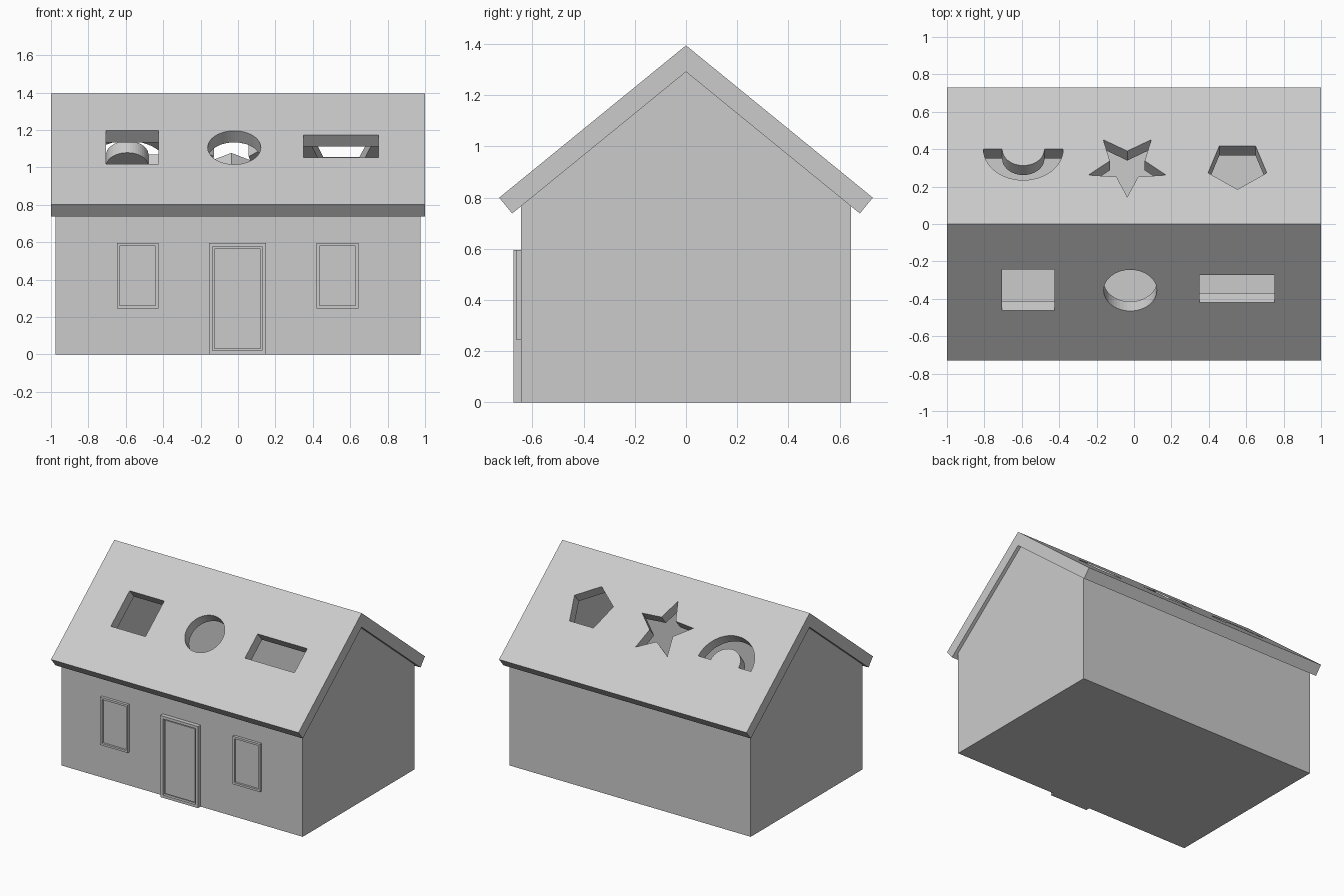
import bpy, bmesh, math
from mathutils import Matrix, Vector

old = bpy.data.objects.get("Cube")
if old:
    bpy.data.objects.remove(old, do_unlink=True)

RIDGE, EAVE_Y, EAVE_Z, THICK = 1.395, 0.73, 0.80, 0.08
SLOPE = math.atan2(RIDGE - EAVE_Z, EAVE_Y)
UNDER = RIDGE - THICK / math.cos(SLOPE)
WALL_X, WALL_Y, WALL = 0.975, 0.645, 0.05

grey = bpy.data.materials.new("light grey")
grey.use_nodes = True
grey.diffuse_color = (0.6, 0.6, 0.6, 1)
grey.node_tree.nodes["Principled BSDF"].inputs["Base Color"].default_value = (0.6, 0.6, 0.6, 1)


def prism(name, outline, low, high, matrix):
    """Extrude a flat outline along local z from low to high."""
    bm = bmesh.new()
    face = bm.faces.new([bm.verts.new((x, y, low)) for x, y in outline])
    top = bmesh.ops.extrude_face_region(bm, geom=[face])["geom"]
    bmesh.ops.translate(bm, vec=(0, 0, high - low),
                        verts=[g for g in top if isinstance(g, bmesh.types.BMVert)])
    bmesh.ops.transform(bm, matrix=matrix, verts=bm.verts)
    bmesh.ops.recalc_face_normals(bm, faces=bm.faces)
    mesh = bpy.data.meshes.new(name)
    bm.to_mesh(mesh)
    bm.free()
    mesh.materials.append(grey)
    obj = bpy.data.objects.new(name, mesh)
    bpy.context.collection.objects.link(obj)
    return obj


def cut(target, cutters):
    """Subtract the cutters for good, then remove them."""
    for c in cutters:
        c.hide_render = True
        mod = target.modifiers.new("cut", "BOOLEAN")
        mod.operation, mod.solver, mod.object = "DIFFERENCE", "EXACT", c
    graph = bpy.context.evaluated_depsgraph_get()
    mesh = bpy.data.meshes.new_from_object(target.evaluated_get(graph))
    target.modifiers.clear()
    target.data = mesh
    for c in cutters:
        bpy.data.objects.remove(c, do_unlink=True)


def rect(w, h):
    return [(-w / 2, -h / 2), (w / 2, -h / 2), (w / 2, h / 2), (-w / 2, h / 2)]


def ring(radii, n):
    """Points around a circle, first one at the top, cycling through radii."""
    return [(radii[i % len(radii)] * math.sin(i * math.tau / n),
             radii[i % len(radii)] * math.cos(i * math.tau / n)) for i in range(n)]


def arch(outer, inner, n=24):
    arc = [(math.cos(math.pi * i / n), math.sin(math.pi * i / n)) for i in range(n + 1)]
    return [(outer * x, outer * y) for x, y in arc] + [(inner * x, inner * y) for x, y in reversed(arc)]


# Axes for profiles drawn in (y, z) and extruded along x
ALONG_X = Matrix(((0, 0, 1, 0), (1, 0, 0, 0), (0, 1, 0, 0), (0, 0, 0, 1)))

# Hollow house body with gable ends
wall_top = UNDER - WALL_Y * math.tan(SLOPE)
body = prism("house_walls", [(-WALL_Y, 0), (WALL_Y, 0), (WALL_Y, wall_top), (0, UNDER), (-WALL_Y, wall_top)],
             -WALL_X, WALL_X, ALONG_X)
inside = WALL_Y - WALL
cavity = prism("cavity", [(-inside, WALL), (inside, WALL), (inside, 1.5), (-inside, 1.5)],
               WALL - WALL_X, WALL_X - WALL, ALONG_X)
cut(body, [cavity])

# Roof slab in one chevron profile
dy, dz = THICK * math.sin(SLOPE), THICK * math.cos(SLOPE)
roof = prism("roof", [(-EAVE_Y, EAVE_Z), (0, RIDGE), (EAVE_Y, EAVE_Z),
                      (EAVE_Y - dy, EAVE_Z - dz), (0, UNDER), (dy - EAVE_Y, EAVE_Z - dz)],
             -1, 1, ALONG_X)

# Shaped holes, cut square to each slope; local y points up to the ridge
holes = [
    ("square", rect(0.28, 0.28), -0.565, -0.353),
    ("circle", ring([0.142], 48), -0.02, -0.355),
    ("rectangle", rect(0.40, 0.19), 0.55, -0.346),
    ("arch", arch(0.213, 0.113), -0.592, 0.40),
    ("star", ring([0.218, 0.098], 10), -0.036, 0.314),
    ("pentagon", ring([0.165], 5), 0.553, 0.313),
]
cutters = []
for name, outline, x, y in holes:
    side = 1 if y < 0 else -1
    place = Matrix.Translation(Vector((x, y, RIDGE - abs(y) * math.tan(SLOPE))))
    turn = Matrix.Rotation(0 if y < 0 else math.pi, 4, "Z") @ Matrix.Rotation(SLOPE, 4, "X")
    cutters.append(prism(name + "_cutter", outline, -THICK - 0.03, 0.04, place @ turn))
cut(roof, cutters)


def framed_panel(name, x, z, w, h, depth, border, back, gap, front):
    """Raised frame with a recess and a panel standing in it."""
    face = Matrix.Translation((x, -WALL_Y, z)) @ Matrix.Rotation(math.pi / 2, 4, "X")
    frame = prism(name + "_frame", rect(w, h), 0, depth, face)
    iw, ih = w - 2 * border, h - 2 * border
    cut(frame, [prism("recess", rect(iw, ih), back, depth + 0.02, face)])
    if gap:
        prism(name + "_panel", rect(iw - 2 * gap, ih - 2 * gap), back, front, face)


# Door and the two windows
framed_panel("door", -0.003, 0.298, 0.305, 0.596, 0.03, 0.02, 0.01, 0.01, 0.02)
for name, x in (("right_window", -0.537), ("left_window", 0.532)):
    framed_panel(name, x, 0.42, 0.222, 0.35, 0.02, 0.015, 0.005, 0, 0)
